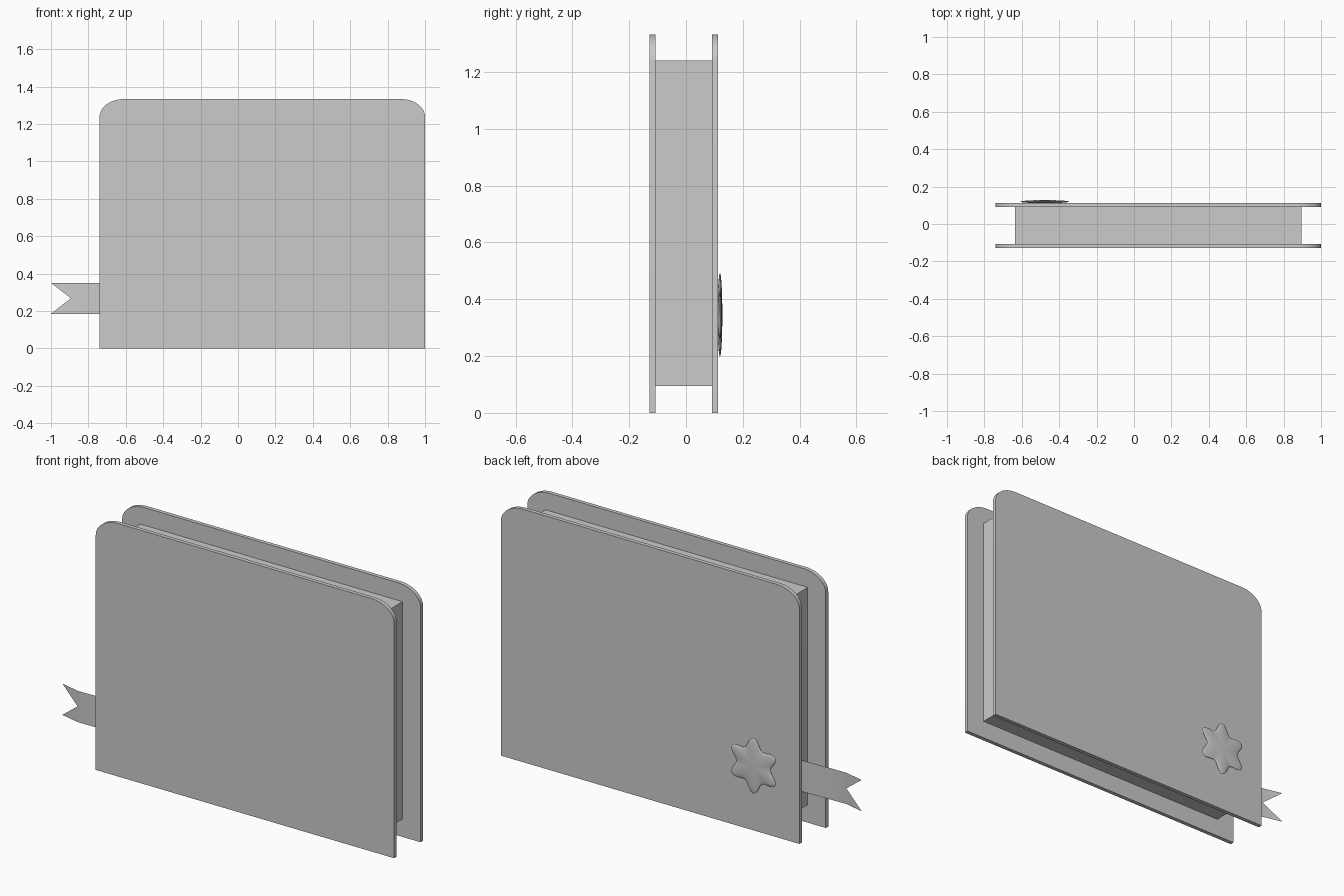
import bpy, bmesh
from math import cos, sin, pi, sqrt

if "Cube" in bpy.data.objects:
    bpy.data.objects.remove(bpy.data.objects["Cube"])


def finish(name, bm, smooth=None):
    bmesh.ops.recalc_face_normals(bm, faces=bm.faces)
    me = bpy.data.meshes.new(name)
    bm.to_mesh(me)
    bm.free()
    ob = bpy.data.objects.new(name, me)
    bpy.context.collection.objects.link(ob)
    if smooth:
        bpy.ops.object.select_all(action='DESELECT')
        ob.select_set(True)
        bpy.context.view_layer.objects.active = ob
        bpy.ops.object.shade_smooth_by_angle(angle=smooth)
    return ob


def slab(name, outline, y0, y1, smooth=None):
    """Extrude an x-z outline from y0 to y1."""
    bm = bmesh.new()
    face = bm.faces.new([bm.verts.new((x, y0, z)) for x, z in outline])
    ext = bmesh.ops.extrude_face_region(bm, geom=[face])
    moved = [g for g in ext['geom'] if isinstance(g, bmesh.types.BMVert)]
    bmesh.ops.translate(bm, verts=moved, vec=(0, y1 - y0, 0))
    return finish(name, bm, smooth)


# Covers: square bottom corners, elliptical top corners
X0, X1, H, RX, RZ, N = -0.74, 1.0, 1.333, 0.13, 0.095, 12
outline = [(X0, 0), (X1, 0)]
for cx, start in ((X1 - RX, 0), (X0 + RX, pi / 2)):
    for i in range(N + 1):
        a = start + i / N * pi / 2
        outline.append((cx + RX * cos(a), H - RZ + RZ * sin(a)))
slab("front_cover", outline, -0.128, -0.107, 0.5)
slab("back_cover", outline, 0.092, 0.113, 0.5)

# Page block
slab("pages", [(-0.635, 0.095), (0.895, 0.095), (0.895, 1.24), (-0.635, 1.24)],
     -0.108, 0.093)

# Ribbon bookmark: thin strip with a swallowtail end
path = [(-0.893, -0.06), (-0.82, -0.059), (-0.72, -0.056), (-0.62, -0.053)]
zs = (0.185, 0.268, 0.35)
bm = bmesh.new()
rows = [[bm.verts.new((x, y, z)) for z in zs] for x, y in path]
for a, b in zip(rows, rows[1:]):
    for j in range(2):
        bm.faces.new((a[j], b[j], b[j + 1], a[j + 1]))
for j, z in ((0, zs[0]), (2, zs[2])):
    tip = bm.verts.new((-1.0, -0.035, z))
    bm.faces.new((tip, rows[0][j], rows[0][1]))
finish("ribbon_bookmark", bm, 0.5)

# Puffy six-pointed star on the back cover
SEG, RINGS = 72, 8
CX, CY, CZ, DEPTH = -0.477, 0.1195, 0.345, 0.0085
bm = bmesh.new()
rings = []
for k in range(1, 2 * RINGS):
    t = pi * k / (2 * RINGS)
    s, y = sin(t), CY - DEPTH * cos(t)
    ring = []
    for i in range(SEG):
        a = 2 * pi * i / SEG
        r = s * (0.1 + 0.047 * ((1 + cos(6 * a)) / 2) ** 1.3)
        ring.append(bm.verts.new((CX + r * sin(a), y, CZ + r * cos(a))))
    rings.append(ring)
for a, b in zip(rings, rings[1:]):
    for i in range(SEG):
        j = (i + 1) % SEG
        bm.faces.new((a[i], a[j], b[j], b[i]))
for ring, sign in ((rings[0], -1), (rings[-1], 1)):
    pole = bm.verts.new((CX, CY + sign * DEPTH, CZ))
    for i in range(SEG):
        bm.faces.new((ring[i], ring[(i + 1) % SEG], pole))
finish("star_badge", bm, 1.2)
